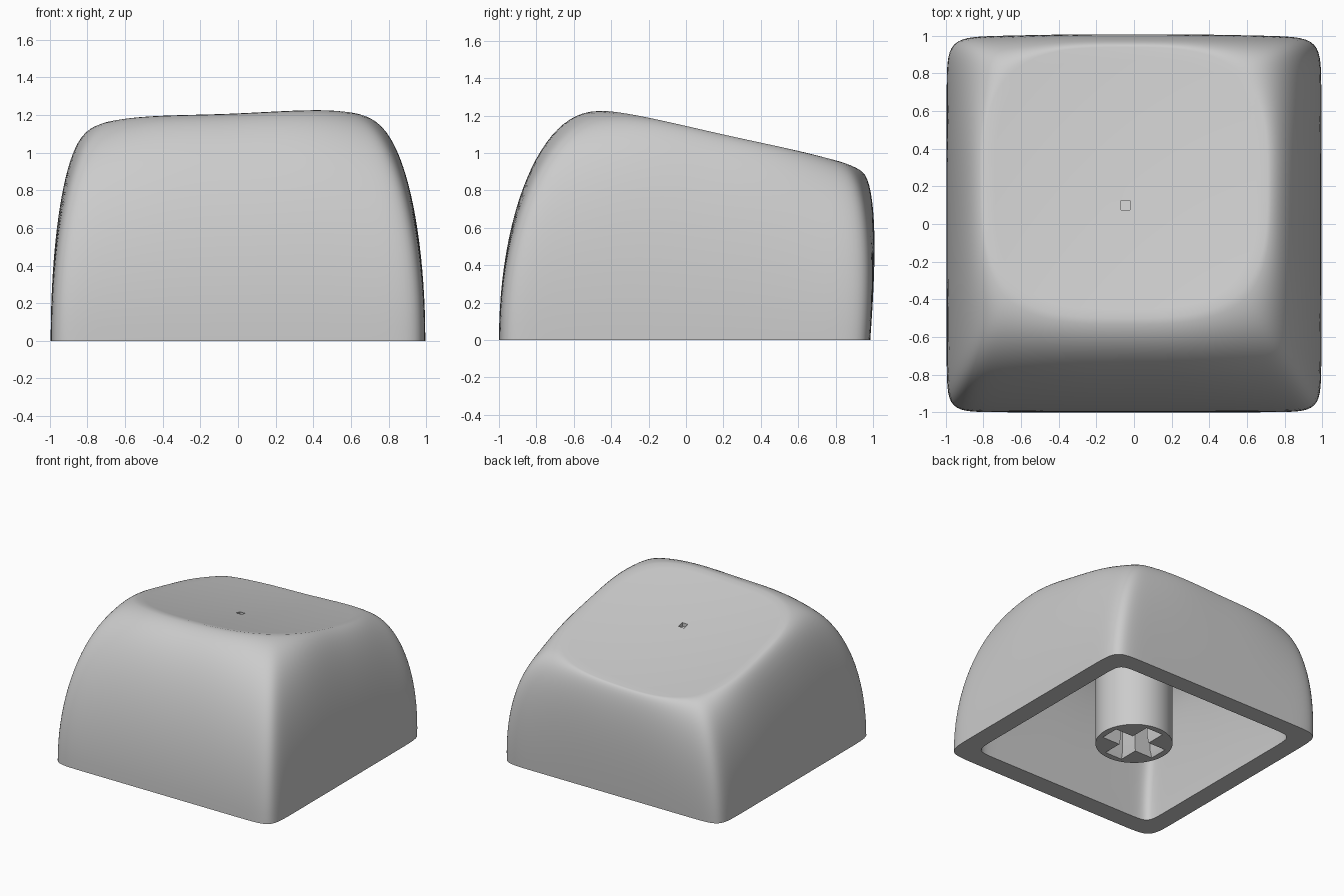
import bpy
import bmesh
from math import sin, cos, tan, pi, radians

if "Cube" in bpy.data.objects:
    bpy.data.objects.remove(bpy.data.objects["Cube"])

grey = bpy.data.materials.new("light_grey_plastic")
grey.use_nodes = True
shade = (0.6, 0.6, 0.6, 1)
grey.diffuse_color = shade
grey.node_tree.nodes["Principled BSDF"].inputs["Base Color"].default_value = shade

# Angles bunched towards the four corners
COUNT = 160
ANGLES = [a + 0.15 * sin(4 * a) for a in (2 * pi * i / COUNT for i in range(COUNT))]


def outline(cx, cy, hx, hy, power):
    """Rounded-square outline; a higher power gives tighter corners."""
    points = []
    for a in ANGLES:
        c, s = cos(a), sin(a)
        r = (abs(c) ** power + abs(s) ** power) ** (-1 / power)
        points.append((cx + hx * r * c, cy + hy * r * s))
    return points


def top_height(x, y):
    """Tilted, dished top surface."""
    return 1.078 - 0.24 * y + 0.04 * y * y + 0.045 * x + 0.07 * x * x


def wall_rings(base, rim, drop, bulge, steps=24):
    """Rings that rise from base to rim along a quarter ellipse."""
    rings = []
    for i in range(steps + 1):
        t = 0.5 * pi * i / steps
        u, v = 1 - cos(t), sin(t)
        ring = []
        for (bx, by), (rx, ry) in zip(base, rim):
            back = max(0, by) ** 4 * bulge * sin(2 * t)
            ring.append((bx + (rx - bx) * u, by + (ry - by) * u + back,
                         v * (top_height(rx, ry) - drop)))
        rings.append(ring)
    return rings


def dish_rings(rim, centre, drop, steps=12):
    """Rings that close the surface from the rim to the small centre outline."""
    rings = []
    for i in range(1, steps + 1):
        k = i / steps
        ring = []
        for (rx, ry), (px, py) in zip(rim, centre):
            x, y = rx + (px - rx) * k, ry + (py - ry) * k
            ring.append((x, y, top_height(x, y) - drop))
        rings.append(ring)
    return rings


def loft(name, rings):
    """Skin a list of equal rings, cap both ends and shade the result."""
    bm = bmesh.new()
    loops = [[bm.verts.new(p) for p in ring] for ring in rings]
    for low, high in zip(loops, loops[1:]):
        n = len(low)
        for i in range(n):
            j = (i + 1) % n
            bm.faces.new((low[i], low[j], high[j], high[i]))
    bm.faces.new(loops[0])
    bm.faces.new(loops[-1])
    bmesh.ops.recalc_face_normals(bm, faces=bm.faces[:])
    mesh = bpy.data.meshes.new(name)
    bm.to_mesh(mesh)
    bm.free()
    mesh.materials.append(grey)
    obj = bpy.data.objects.new(name, mesh)
    bpy.context.collection.objects.link(obj)
    bpy.ops.object.select_all(action="DESELECT")
    obj.select_set(True)
    bpy.context.view_layer.objects.active = obj
    bpy.ops.object.shade_smooth_by_angle(angle=radians(40))
    return obj


# Hollow cap: inner roof, inner wall, bottom edge, outer wall, top dish, tiny pit
pit = outline(-0.045, 0.1, 0.025, 0.025, 18)
outer_base = outline(0, -0.0075, 0.995, 0.9925, 18)
outer_rim = outline(-0.045, 0.22, 0.755, 0.72, 3.2)
inner_base = outline(0, 0, 0.84, 0.84, 22)
inner_rim = outline(-0.045, 0.2, 0.62, 0.58, 3.5)

inside = wall_rings(inner_base, inner_rim, 0.16, 0) + dish_rings(inner_rim, pit, 0.16)
outside = wall_rings(outer_base, outer_rim, 0, 0.035) + dish_rings(outer_rim, pit, 0)
pit_floor = [(x, y, top_height(x, y) - 0.03) for x, y in pit]
loft("cap_shell", inside[::-1] + outside + [pit_floor])

# Stem: round post with a flared cross-shaped socket in its lower end
STEM_ANGLES = [radians(9 * i) for i in range(40)]


def circle(radius, z):
    return [(radius * cos(a), radius * sin(a), z) for a in STEM_ANGLES]


def cross(reach, z):
    half = reach * tan(radians(18))
    points = []
    for a in STEM_ANGLES:
        c, s = max(abs(cos(a)), 1e-6), max(abs(sin(a)), 1e-6)
        r = max(min(reach / c, half / s), min(half / c, reach / s))
        points.append((r * cos(a), r * sin(a), z))
    return points


loft("stem", [circle(0.29, 0.93), circle(0.29, 0), cross(0.24, 0),
              cross(0.215, 0.06), cross(0.215, 0.5)])
